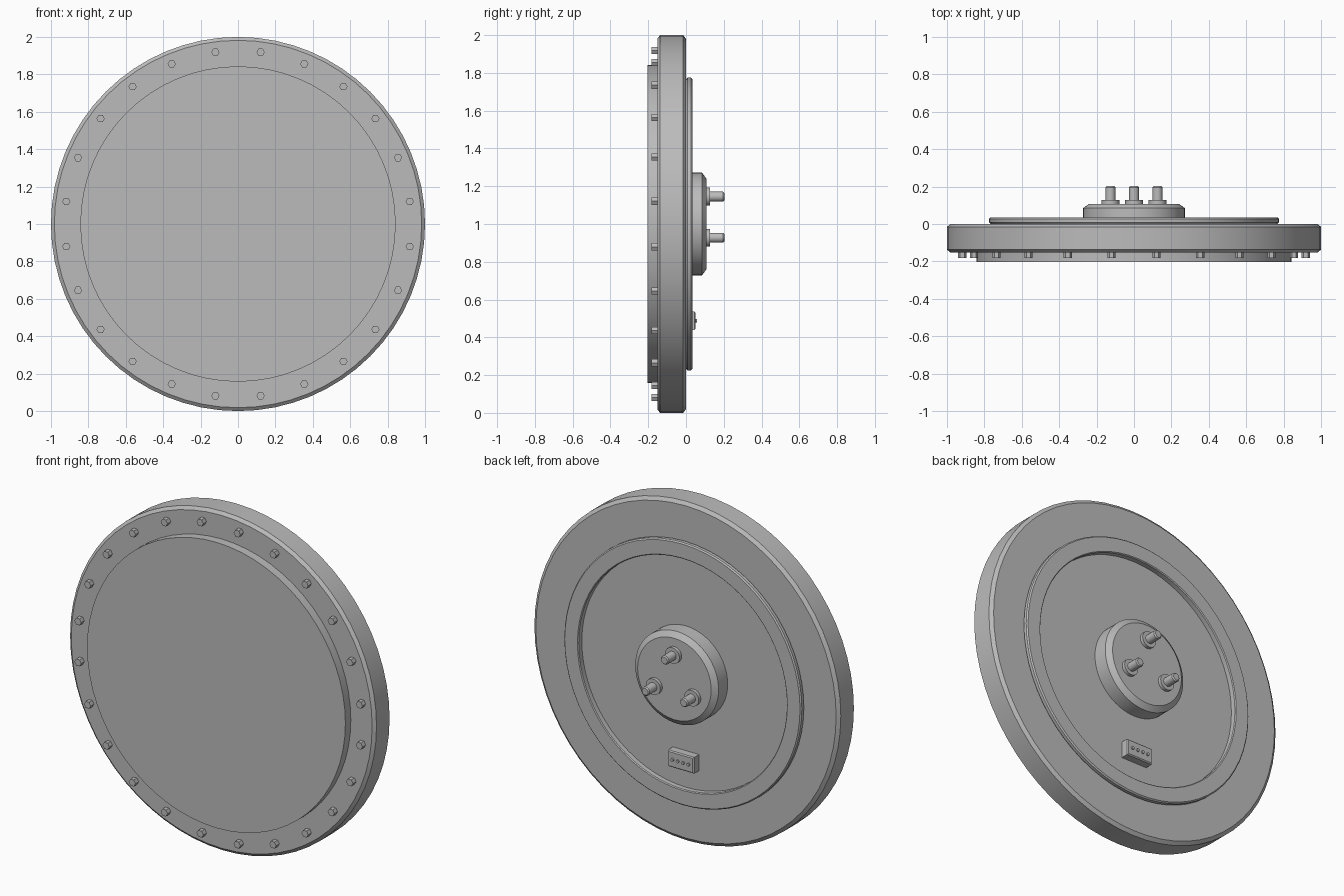
import bpy, bmesh, math
from mathutils import Vector

cube = bpy.data.objects.get("Cube")
if cube:
    bpy.data.objects.remove(cube, do_unlink=True)

grey = bpy.data.materials.new("machined grey")
grey.use_nodes = True
GREY = (0.5, 0.5, 0.5, 1)
grey.diffuse_color = GREY
grey.node_tree.nodes["Principled BSDF"].inputs["Base Color"].default_value = GREY


def finish(name, bm, location=(0, 0, 1)):
    """Turn a bmesh into a named grey object with sharp edges kept."""
    bmesh.ops.recalc_face_normals(bm, faces=bm.faces)
    mesh = bpy.data.meshes.new(name)
    bm.to_mesh(mesh)
    bm.free()
    mesh.materials.append(grey)
    obj = bpy.data.objects.new(name, mesh)
    obj.location = location
    bpy.context.collection.objects.link(obj)
    bpy.ops.object.select_all(action="DESELECT")
    obj.select_set(True)
    bpy.context.view_layer.objects.active = obj
    bpy.ops.object.shade_smooth_by_angle(angle=math.radians(25))
    return obj


def turned(name, profile, sides=64, location=(0, 0, 1)):
    """Revolve (radius, y) points about the y axis and cap both ends."""
    bm = bmesh.new()
    rings = []
    for radius, y in profile:
        rings.append([bm.verts.new((radius * math.cos(math.tau * i / sides), y,
                                    radius * math.sin(math.tau * i / sides)))
                      for i in range(sides)])
    for a, b in zip(rings, rings[1:]):
        for i in range(sides):
            j = (i + 1) % sides
            bm.faces.new((a[i], a[j], b[j], b[i]))
    bm.faces.new(rings[0])
    bm.faces.new(rings[-1])
    return finish(name, bm, location)


# Main disc: front plate, chamfered rim, raised back ring and recessed floor
turned("main_disc", [
    (0.843, -0.203), (0.843, -0.152),
    (0.982, -0.152), (1.0, -0.137), (1.0, -0.015), (0.98, 0.0),
    (0.767, 0.0), (0.775, 0.008), (0.775, 0.027), (0.768, 0.034),
    (0.685, 0.034), (0.68, 0.029), (0.68, 0.0)])

# Central boss on the back
turned("hub_boss", [(0.272, -0.01), (0.272, 0.085), (0.24, 0.108)])

# Three flanged studs on the boss
for k in range(3):
    angle = math.radians(90 + 120 * k)
    spot = (0.145 * math.cos(angle), 0, 1 + 0.145 * math.sin(angle))
    turned(f"stud_{k + 1}", [
        (0.047, 0.1), (0.047, 0.128), (0.026, 0.128),
        (0.026, 0.196), (0.02, 0.203)], 24, spot)

# Hexagonal bolt heads around the front rim
for k in range(24):
    angle = math.radians(7.5 + 15 * k)
    spot = (0.926 * math.cos(angle), 0, 1 + 0.926 * math.sin(angle))
    turned(f"rim_bolt_{k + 1}", [(0.022, -0.182), (0.022, -0.145)], 6, spot)

# Connector block low on the back, with bevelled outer edges
bm = bmesh.new()
bmesh.ops.create_cube(bm, size=1)
for v in bm.verts:
    v.co *= Vector((0.17, 0.056, 0.096))
outer = [e for e in bm.edges if all(v.co.y > 0 for v in e.verts)]
bmesh.ops.bevel(bm, geom=outer, offset=0.006, segments=1, affect="EDGES")
finish("connector_block", bm, (0, 0.022, 0.488))

# Row of four contact pins
for k in range(4):
    turned(f"contact_pin_{k + 1}", [(0.009, 0.045), (0.009, 0.058)], 12,
           (-0.0525 + 0.035 * k, 0, 0.488))
